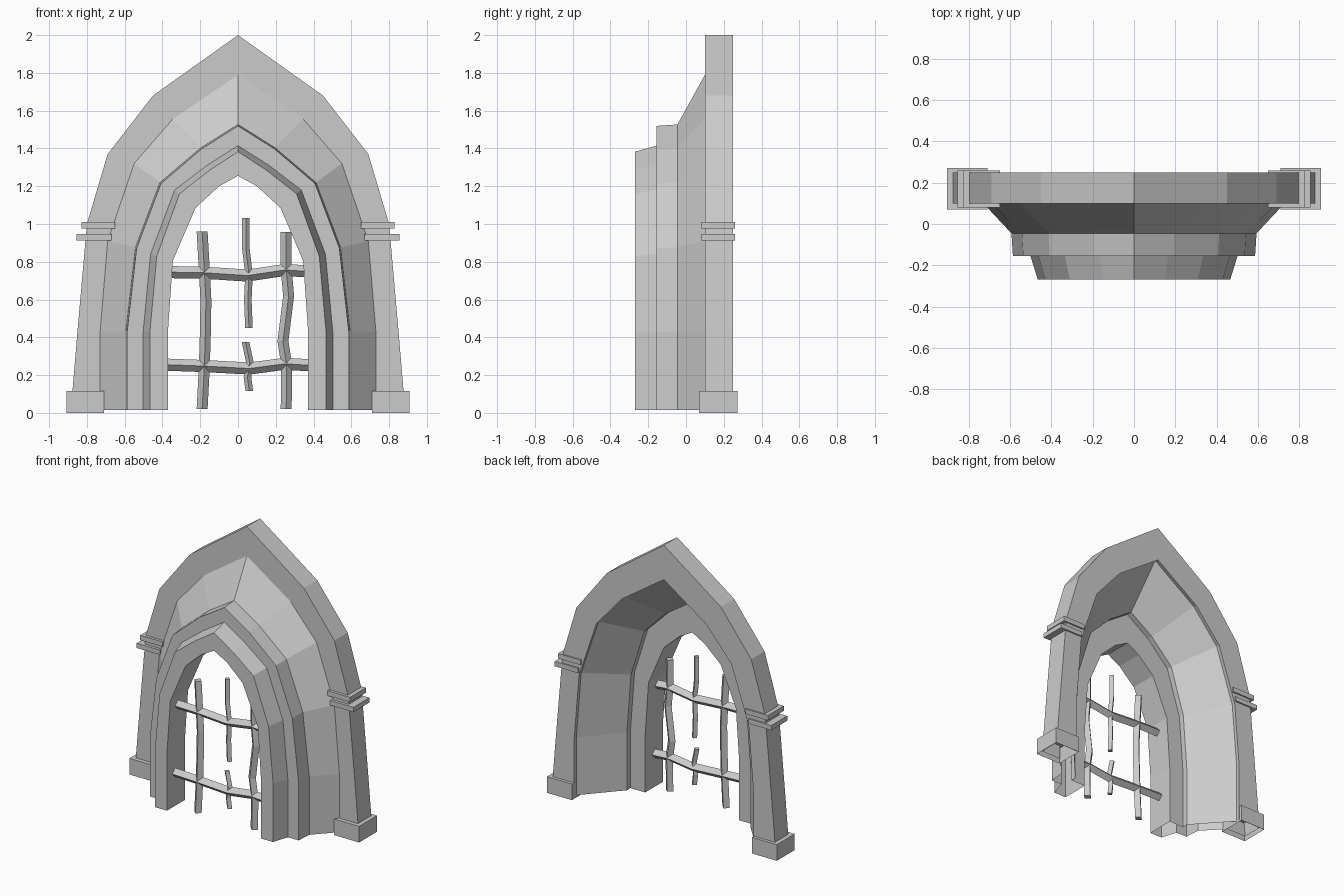
import bpy, bmesh
from mathutils import Vector

if "Cube" in bpy.data.objects:
    bpy.data.objects.remove(bpy.data.objects["Cube"])


def make_object(name, bm):
    bmesh.ops.recalc_face_normals(bm, faces=bm.faces)
    mesh = bpy.data.meshes.new(name)
    bm.to_mesh(mesh)
    bm.free()
    ob = bpy.data.objects.new(name, mesh)
    bpy.context.collection.objects.link(ob)
    return ob


def add_mirror(ob):
    mod = ob.modifiers.new("mirror", 'MIRROR')
    mod.use_axis = (True, False, False)
    mod.merge_threshold = 0.0005
    return ob


def shrink(prof, sx, sz):
    """Scale an outline but keep its foot on the same level."""
    return [(x * sx, z if z < .1 else z * sz) for x, z in prof]


# Arch outlines, half profile from apex down to the foot as (x, z)
FOOT = .015
outer = [(0, 2.0), (.45, 1.68), (.69, 1.37), (.80, 1.0), (.85, .43), (.885, FOOT)]
ledge = [(0, 1.79), (.345, 1.556), (.55, 1.32), (.69, .91), (.73, .43), (.73, FOOT)]
step = [(0, 1.527), (.195, 1.405), (.413, 1.22), (.543, .877), (.594, .43), (.594, FOOT)]
lip = [(0, 1.415), (.165, 1.31), (.335, 1.18), (.463, .84), (.502, .43), (.502, FOOT)]
face = [(0, 1.383), (.15, 1.285), (.31, 1.16), (.43, .83), (.466, .43), (.466, FOOT)]
opening = [(0, 1.255), (.10, 1.20), (.225, 1.085), (.345, .805), (.371, .43), (.371, FOOT)]
recess = [(0, 1.475), (.18, 1.355), (.35, 1.185), (.455, .85), (.487, .43), (.487, FOOT)]

# Closed wall section: each outline at its depth, open underneath
section = [(outer, .25), (outer, .10), (ledge, .10), (step, -.045),
           (shrink(step, .988, .995), -.155), (lip, -.155), (face, -.27),
           (opening, -.27), (opening, -.07), (recess, -.07), (recess, -.03),
           (shrink(ledge, .975, .985), .22), (shrink(ledge, .97, .98), .25)]
bm = bmesh.new()
rings = [[bm.verts.new((x, y, z)) for x, z in prof] for prof, y in section]
for a, b in zip(rings, rings[1:] + rings[:1]):
    for i in range(len(a) - 1):
        bm.faces.new((a[i], a[i + 1], b[i + 1], b[i]))
add_mirror(make_object("stepped_arch", bm))


def block(name, x0, x1, y0, y1, z0, z1, open_bottom=False):
    bm = bmesh.new()
    bmesh.ops.create_cube(bm, size=1)
    for v in bm.verts:
        v.co = ((x0 + x1) / 2 + v.co.x * (x1 - x0),
                (y0 + y1) / 2 + v.co.y * (y1 - y0),
                (z0 + z1) / 2 + v.co.z * (z1 - z0))
    if open_bottom:
        under = [f for f in bm.faces if all(abs(v.co.z - z0) < 1e-5 for v in f.verts)]
        bmesh.ops.delete(bm, geom=under, context='FACES_ONLY')
    return add_mirror(make_object(name, bm))


# Pier plinths and the paired bands
block("plinth", .71, .907, .07, .272, 0, .115, open_bottom=True)
block("upper_band", .65, .828, .08, .26, .975, 1.01)
block("lower_band", .67, .855, .08, .26, .912, .946)


def bar(name, pts, r, upright):
    """Bent bar with a diamond section."""
    bm = bmesh.new()
    side = Vector((1, 0, 0)) if upright else Vector((0, 0, 1))
    deep = Vector((0, 1, 0))
    rings = []
    for x, z in pts:
        c = Vector((x, -.18, z))
        rings.append([bm.verts.new(c + d * r) for d in (side, deep, -side, -deep)])
    for a, b in zip(rings, rings[1:]):
        for i in range(4):
            j = (i + 1) % 4
            bm.faces.new((a[i], a[j], b[j], b[i]))
    bm.faces.new(rings[0])
    bm.faces.new(rings[-1])
    return make_object(name, bm)


# Bent window bars
bar("left_bar", [(-.19, .02), (-.178, .25), (-.172, .45), (-.17, .6), (-.178, .75), (-.19, .96)], .029, True)
bar("right_bar", [(.255, .02), (.258, .25), (.238, .38), (.268, .62), (.255, .76), (.253, .957)], .029, True)
bar("middle_bar_upper", [(.058, .45), (.052, .6), (.058, .73), (.042, .87), (.042, 1.033)], .02, True)
bar("middle_bar_lower", [(.06, .115), (.05, .19), (.062, .27), (.04, .375)], .02, True)
bar("top_crossbar", [(-.35, .745), (-.18, .742), (.05, .727), (.25, .757), (.35, .75)], .032, False)
bar("bottom_crossbar", [(-.37, .255), (-.18, .248), (.06, .235), (.25, .26), (.378, .252)], .032, False)
